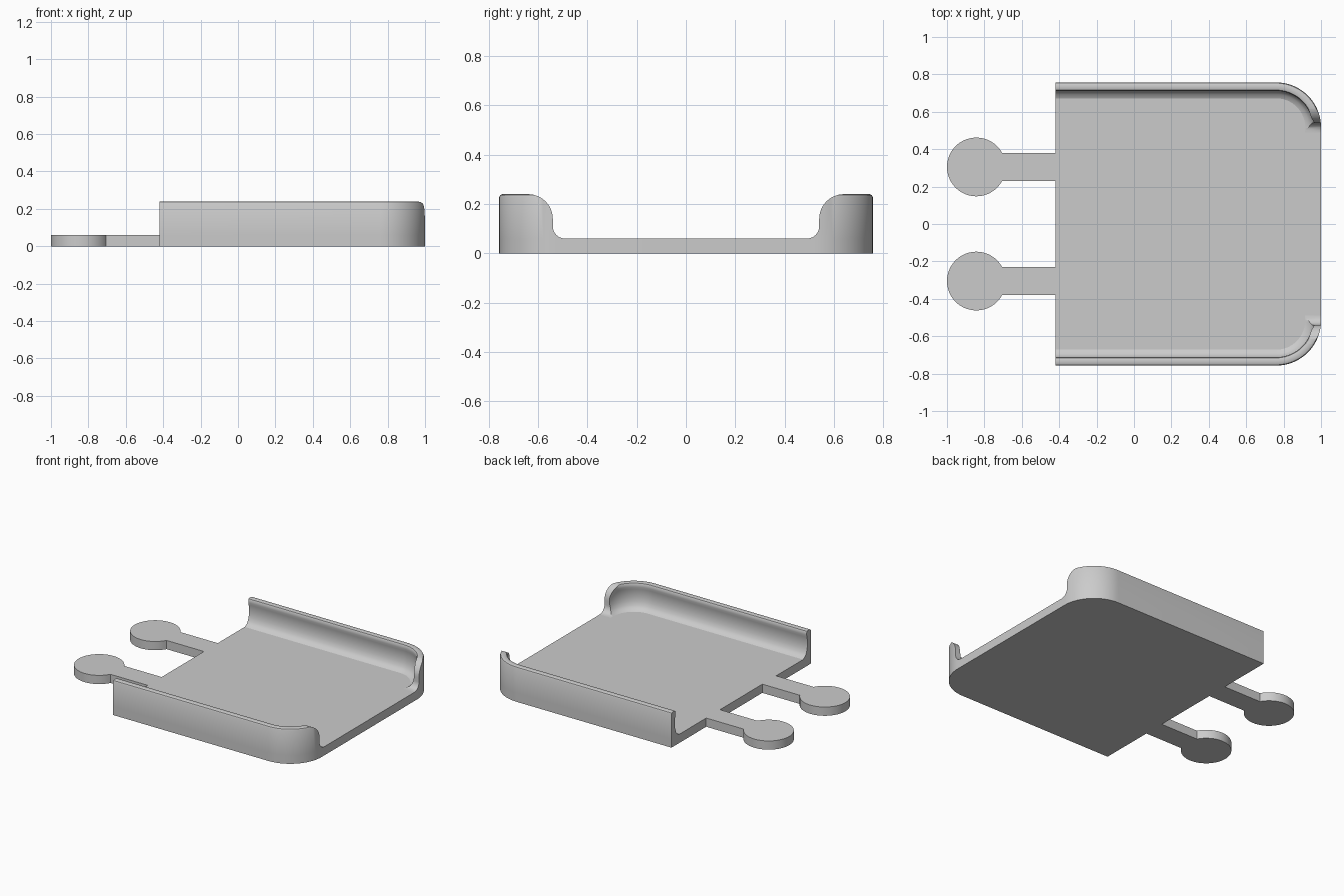
import bpy, bmesh
from math import sin, cos, pi, radians, asin

cube = bpy.data.objects.get("Cube")
if cube:
    bpy.data.objects.remove(cube, do_unlink=True)

BACK, FRONT, HALF_W, CORNER = -0.42, 1.0, 0.757, 0.24
FLOOR, TOP = 0.06, 0.24

grey = bpy.data.materials.new("light grey plastic")
grey.use_nodes = True
colour = (0.6, 0.6, 0.6, 1)
grey.diffuse_color = colour
grey.node_tree.nodes["Principled BSDF"].inputs["Base Color"].default_value = colour


def arc(cx, cy, r, start, end, steps):
    angles = [radians(start + (end - start) * i / steps) for i in range(steps + 1)]
    return [(cx + r * cos(a), cy + r * sin(a)) for a in angles]


def finish(bm, name):
    bmesh.ops.recalc_face_normals(bm, faces=bm.faces)
    mesh = bpy.data.meshes.new(name)
    bm.to_mesh(mesh)
    bm.free()
    obj = bpy.data.objects.new(name, mesh)
    bpy.context.collection.objects.link(obj)
    mesh.materials.append(grey)
    return obj


def prism(name, base, offset):
    """Extrude a closed outline of 3D points along an offset."""
    bm = bmesh.new()
    face = bm.faces.new([bm.verts.new(p) for p in base])
    extruded = bmesh.ops.extrude_face_region(bm, geom=[face])["geom"]
    verts = [g for g in extruded if isinstance(g, bmesh.types.BMVert)]
    bmesh.ops.translate(bm, verts=verts, vec=offset)
    return finish(bm, name)


def smooth(obj):
    bpy.ops.object.select_all(action="DESELECT")
    obj.select_set(True)
    bpy.context.view_layer.objects.active = obj
    bpy.ops.object.shade_smooth_by_angle(angle=radians(35))


def rim_path(inset):
    """U-shaped outline, open at the back, moved inwards by inset."""
    cx, cy, r = FRONT - CORNER, HALF_W - CORNER, CORNER - inset
    return ([(BACK, inset - HALF_W)] + arc(cx, -cy, r, -90, 0, 24)
            + arc(cx, cy, r, 0, 90, 24) + [(BACK, HALF_W - inset)])


# Base plate with two rounded corners
plate = prism("base_plate", [(x, y, 0) for x, y in rim_path(0)], (0, 0, FLOOR))

# Rim: rounded lip, hollow inner face and a fillet into the floor
section = [(0, FLOOR), (0, 0.228), (0.004, 0.236), (0.012, TOP), (0.033, TOP),
           (0.041, 0.237), (0.045, 0.228), (0.045, 0.212), (0.041, 0.195),
           (0.037, 0.17), (0.037, 0.14), (0.041, 0.113), (0.05, 0.088),
           (0.064, 0.07), (0.085, FLOOR)]
bm = bmesh.new()
rows = [[bm.verts.new((x, y, z)) for x, y in rim_path(d)] for d, z in section]
for a, b in zip(rows, rows[1:] + rows[:1]):
    for i in range(len(a) - 1):
        bm.faces.new((a[i], a[i + 1], b[i + 1], b[i]))
for end in (0, -1):
    bm.faces.new([row[end] for row in rows])
rim = finish(bm, "side_walls")

# Front opening with rounded shoulders and filleted feet
half = ([(0.64, 0.3)] + arc(0.64, TOP - 0.1, 0.1, 90, 180, 12)
        + arc(0.49, FLOOR + 0.05, 0.05, 0, -90, 8) + [(0.49, 0.04)])
outline = half + [(-y, z) for y, z in reversed(half)]
cutter = prism("opening_cutter", [(0.5, y, z) for y, z in outline], (0.7, 0, 0))
cutter.hide_render = True
cut = rim.modifiers.new("front opening", "BOOLEAN")
cut.operation = "DIFFERENCE"
cut.solver = "EXACT"
cut.object = cutter
bpy.context.view_layer.objects.active = rim
bpy.ops.object.modifier_apply(modifier=cut.name)
bpy.data.objects.remove(cutter, do_unlink=True)

# Keyhole-shaped connector tabs at the open end
radius, arm = 0.157, 0.075
neck = asin(arm / radius) * 180 / pi
tabs = []
for side, y in (("left", 0.305), ("right", -0.305)):
    shape = (arc(radius - 1, y, radius, neck, 360 - neck, 48)
             + [(BACK, y - arm), (BACK, y + arm)])
    tabs.append(prism(side + "_connector_tab", [(px, py, 0) for px, py in shape],
                      (0, 0, FLOOR)))

for part in [plate, rim] + tabs:
    smooth(part)
